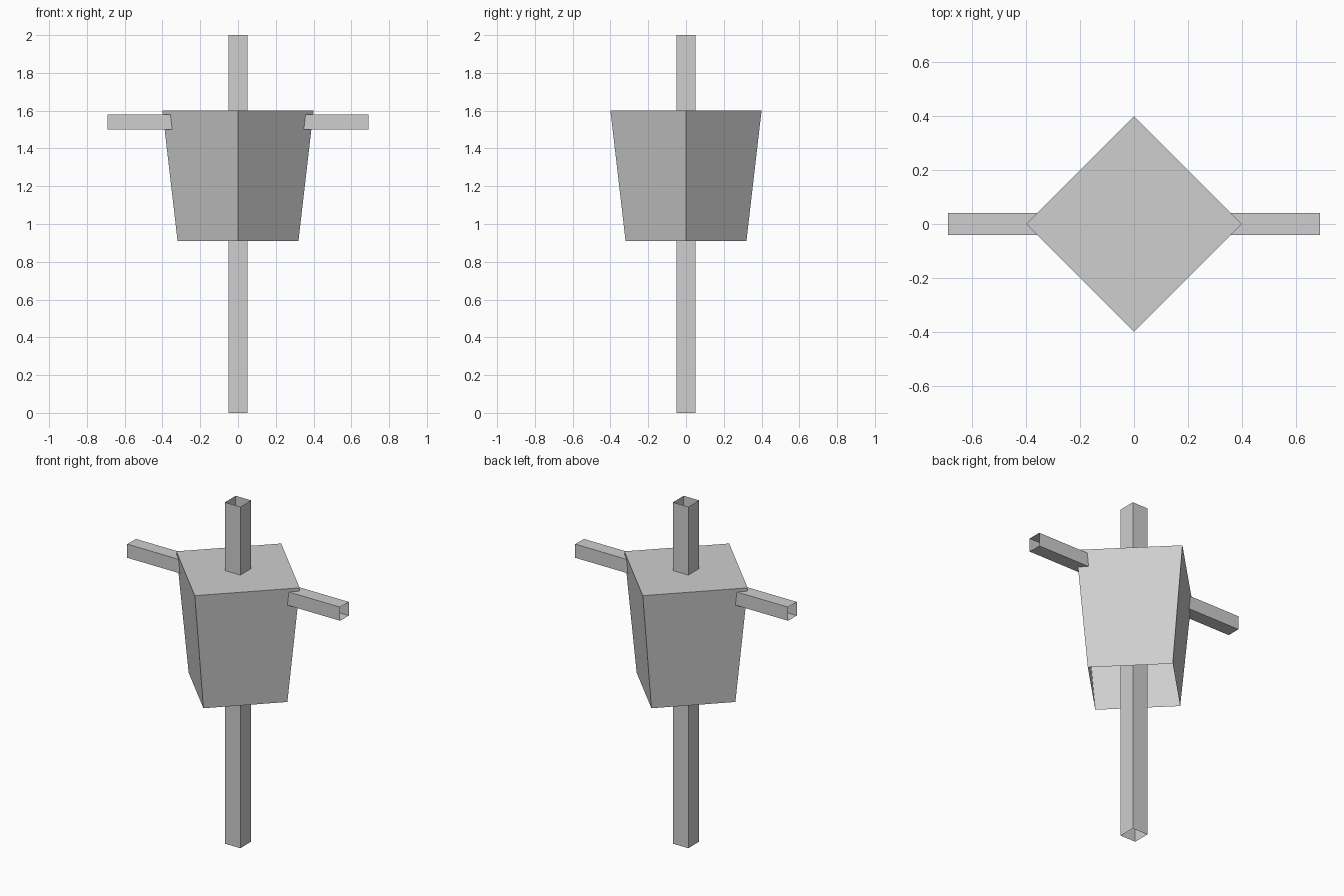
import bpy, bmesh, math
from mathutils import Matrix

if "Cube" in bpy.data.objects:
    bpy.data.objects.remove(bpy.data.objects["Cube"])

grey = bpy.data.materials.new("light_grey")
grey.diffuse_color = (0.62, 0.62, 0.62, 1)
grey.use_nodes = True
grey.node_tree.nodes["Principled BSDF"].inputs["Base Color"].default_value = grey.diffuse_color


def four_sided(name, r_bottom, r_top, length, matrix, cap_top=False):
    """Open four-sided tube along local z, optionally closed at the top."""
    bm = bmesh.new()
    bmesh.ops.create_cone(bm, cap_ends=False, segments=4,
                          radius1=r_bottom, radius2=r_top, depth=length)
    if cap_top:
        top = [e for e in bm.edges if all(v.co.z > 0 for v in e.verts)]
        bmesh.ops.contextual_create(bm, geom=top)
    bmesh.ops.recalc_face_normals(bm, faces=bm.faces)
    # Make sure the open shells face outwards
    if sum(f.normal.dot(f.calc_center_median()) for f in bm.faces) < 0:
        bmesh.ops.reverse_faces(bm, faces=bm.faces)
    bm.transform(matrix)
    mesh = bpy.data.meshes.new(name)
    bm.to_mesh(mesh)
    bm.free()
    mesh.materials.append(grey)
    obj = bpy.data.objects.new(name, mesh)
    bpy.context.collection.objects.link(obj)
    return obj


def up(z):
    return Matrix.Translation((0, 0, z))


square = Matrix.Rotation(math.radians(45), 4, 'Z')
along_x = Matrix.Rotation(math.radians(90), 4, 'Y')
diag = math.sqrt(0.5)

# Upright post, open at both ends
four_sided("post", 0.1 * diag, 0.1 * diag, 2.0, up(1.0) @ square)

# Crossbar forming both arms, open at both ends
four_sided("crossbar", 0.08 * diag, 0.08 * diag, 1.38, up(1.54) @ along_x @ square)

# Tapered body, corner to the front, closed on top and open below
four_sided("body", 0.32, 0.40, 0.69, up(1.255), cap_top=True)
